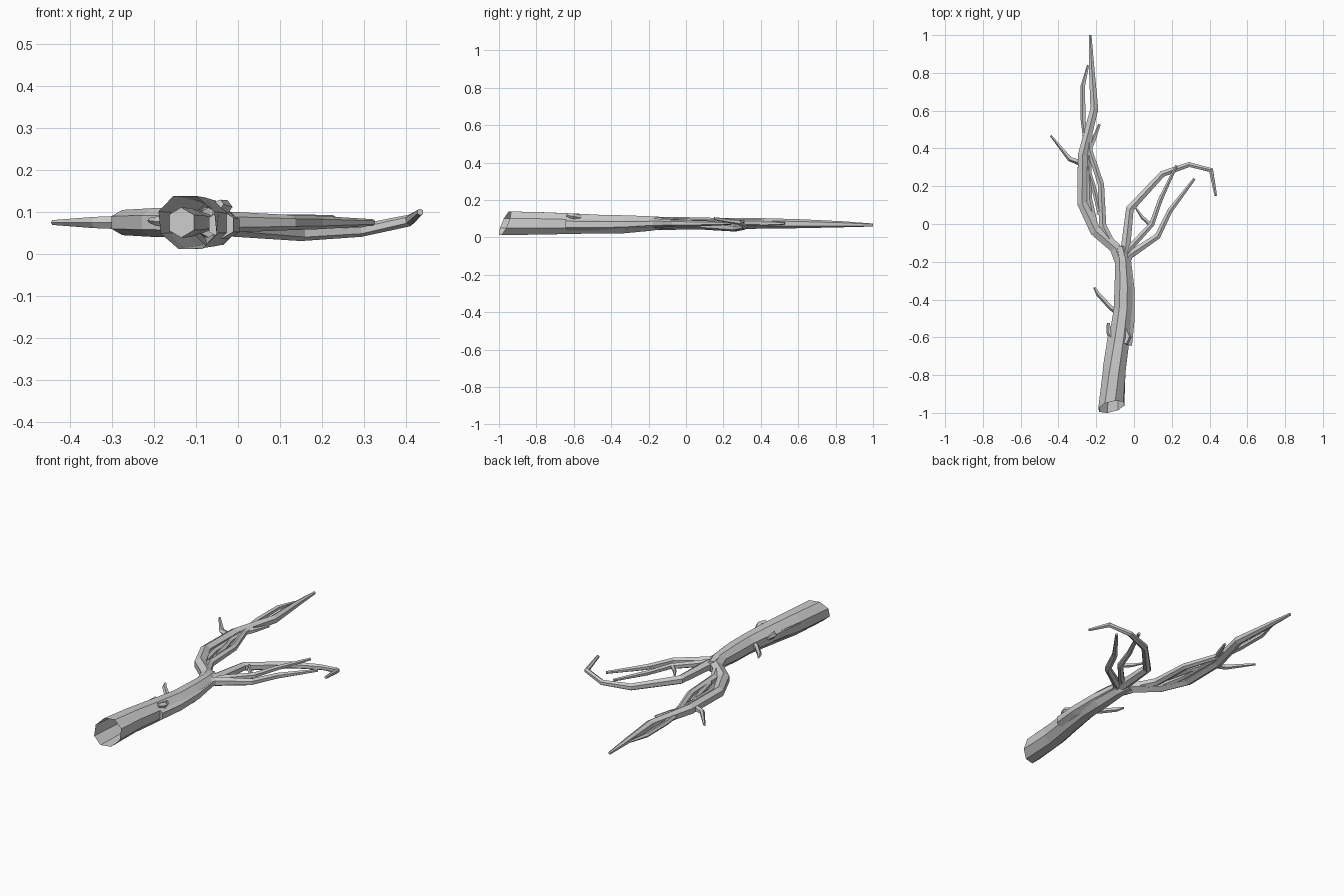
import bpy, bmesh, math
from mathutils import Vector


def limb(name, points, sides=6, first_normal=None, open_start=False):
    """Sweep a faceted tapering tube through (x, y, z, radius) points."""
    bm = bmesh.new()
    pos = [Vector(p[:3]) for p in points]
    rings = []
    for i, p in enumerate(points):
        a = (pos[i] - pos[i - 1]).normalized() if i else Vector()
        b = (pos[i + 1] - pos[i]).normalized() if i < len(pos) - 1 else Vector()
        t = (a + b).normalized()
        if i == 0 and first_normal:
            t = Vector(first_normal).normalized()
        side = t.cross(Vector((0, 0, 1))).normalized()
        up = side.cross(t)
        ring = []
        for k in range(sides):
            ang = 2 * math.pi * (k + 0.5) / sides
            ring.append(bm.verts.new(pos[i] + p[3] * (math.cos(ang) * side + math.sin(ang) * up)))
        rings.append(ring)
    for r0, r1 in zip(rings, rings[1:]):
        for k in range(sides):
            n = (k + 1) % sides
            bm.faces.new((r0[k], r0[n], r1[n], r1[k]))
    bm.faces.new(rings[-1])
    if not open_start:
        bm.faces.new(rings[0][::-1])
        bmesh.ops.recalc_face_normals(bm, faces=bm.faces[:])
    mesh = bpy.data.meshes.new(name)
    bm.to_mesh(mesh)
    bm.free()
    obj = bpy.data.objects.new(name, mesh)
    bpy.context.collection.objects.link(obj)
    return obj


# Hollow, slanted trunk end running up to the fork
limb("trunk", [(-.12, -.968, .075, .074), (-.105, -.78, .075, .065),
               (-.077, -.6, .073, .059), (-.058, -.45, .071, .053),
               (-.055, -.33, .07, .052), (-.06, -.19, .074, .042),
               (-.075, -.12, .075, .032)], 8, (-.25, 1, -.43), True)

# Bark ridges lying along the trunk
limb("bark_ridge_left", [(-.135, -.77, .075, .036), (-.11, -.6, .075, .034), (-.07, -.42, .075, .02)])
limb("bark_ridge_right", [(-.04, -.64, .07, .034), (-.024, -.5, .068, .032),
                          (-.024, -.34, .07, .03), (-.035, -.19, .075, .022)])

# Left fork: main bough and the strands that braid along it
limb("left_bough", [(-.07, -.2, .075, .036), (-.1, -.125, .075, .035), (-.205, -.035, .075, .034),
                    (-.275, .11, .075, .03), (-.272, .365, .075, .029), (-.21, .61, .073, .024),
                    (-.225, .84, .07, .016), (-.232, 1, .066, .008)])
limb("left_inner_strand", [(-.11, -.12, .078, .024), (-.165, -.01, .078, .022), (-.175, .21, .078, .019),
                           (-.235, .39, .078, .017), (-.235, .55, .075, .012)])
limb("left_middle_strand", [(-.2, -.04, .072, .02), (-.235, .13, .074, .016),
                            (-.2, .08, .076, .012)][:2] + [(-.24, .36, .076, .015), (-.222, .6, .073, .013)])
limb("left_cross_strand", [(-.18, .05, .077, .014), (-.215, .2, .077, .014), (-.265, .36, .077, .012)])

# Right fork
limb("right_bough", [(-.06, -.2, .075, .03), (-.045, -.13, .073, .029), (-.022, .08, .066, .024),
                     (.15, .265, .05, .019), (.292, .315, .056, .015),
                     (.408, .285, .08, .014), (.433, .15, .1, .008)])
limb("right_outer_branch", [(-.05, -.22, .076, .026), (-.025, -.165, .076, .025), (.125, -.065, .075, .018),
                            (.19, .07, .075, .016), (.32, .24, .075, .008)])
limb("right_middle_branch", [(-.05, -.19, .078, .02), (-.015, -.12, .078, .019), (.095, .0, .078, .016),
                             (.14, .13, .08, .014), (.225, .31, .085, .008)])

# Small twigs and broken stubs
twigs = {
    "trunk_twig": [(-.07, -.48, .075, .017), (-.125, -.44, .075, .014), (-.19, -.37, .078, .012), (-.21, -.335, .08, .006)],
    "trunk_stub_left": [(-.11, -.61, .085, .022), (-.133, -.57, .09, .014), (-.135, -.525, .092, .009)],
    "trunk_stub_right": [(-.05, -.54, .1, .014), (-.03, -.6, .112, .017), (-.045, -.635, .118, .012)],
    "far_left_twig": [(-.27, .32, .075, .017), (-.34, .345, .075, .014), (-.44, .468, .075, .006)],
    "upper_side_twig": [(-.25, .42, .075, .016), (-.268, .55, .075, .014), (-.27, .73, .074, .013), (-.243, .84, .072, .006)],
    "upper_inner_twig": [(-.255, .36, .075, .016), (-.215, .44, .075, .013), (-.182, .528, .075, .007)],
    "right_inner_twig": [(.095, -.01, .078, .012), (.045, .035, .08, .01), (.01, .085, .083, .005)],
}
for twig_name, pts in twigs.items():
    limb(twig_name, pts, 5)
